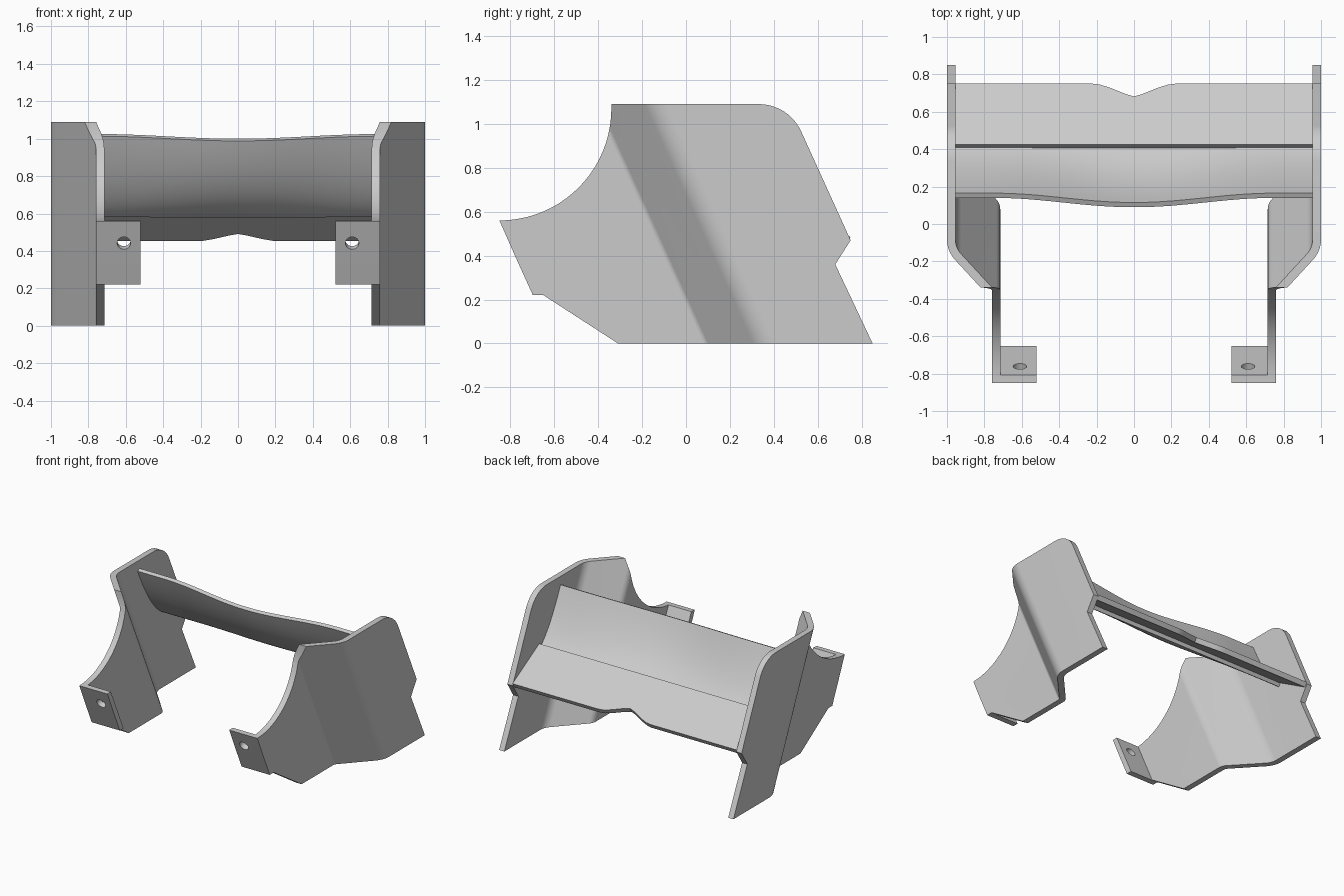
import bpy, bmesh, math
from mathutils import Vector

cube = bpy.data.objects.get("Cube")
if cube:
    bpy.data.objects.remove(cube, do_unlink=True)

RAKE = 0.455          # backward lean of every bend line, y per z
THICK = 0.045

steel = bpy.data.materials.new("plain grey steel")
steel.use_nodes = True
GREY = (0.6, 0.6, 0.6, 1)
steel.diffuse_color = GREY
steel.node_tree.nodes["Principled BSDF"].inputs["Base Color"].default_value = GREY


def new_object(name, bm):
    bmesh.ops.recalc_face_normals(bm, faces=bm.faces)
    mesh = bpy.data.meshes.new(name)
    bm.to_mesh(mesh)
    bm.free()
    mesh.materials.append(steel)
    ob = bpy.data.objects.new(name, mesh)
    bpy.context.collection.objects.link(ob)
    return ob


def prism(name, points, sweep):
    """Closed 3D polygon extruded along a vector."""
    bm = bmesh.new()
    face = bm.faces.new([bm.verts.new(p) for p in points])
    out = bmesh.ops.extrude_face_region(bm, geom=[face])
    verts = [v for v in out["geom"] if isinstance(v, bmesh.types.BMVert)]
    bmesh.ops.translate(bm, verts=verts, vec=sweep)
    return new_object(name, bm)


def fillet(prev, corner, nxt, radius, steps=10):
    """Points of a rounded 2D corner."""
    p, a, b = Vector(corner), Vector(prev), Vector(nxt)
    d1, d2 = (p - a).normalized(), (b - p).normalized()
    t = radius * math.tan(d1.angle(d2) / 2)
    s, e = p - d1 * t, p + d2 * t
    centre = p + (d2 - d1).normalized() * math.hypot(radius, t)
    pts = []
    for i in range(steps + 1):
        r = s.lerp(e, i / steps) - centre
        pts.append(centre + r.normalized() * radius)
    return pts


def thicken(path, width):
    """Mitred outline around an open 2D path."""
    left, right = [], []
    for i, p in enumerate(path):
        d1 = (p - path[max(i - 1, 0)]).normalized()
        d2 = (path[min(i + 1, len(path) - 1)] - p).normalized()
        d1, d2 = (d1 if i else d2), (d2 if i < len(path) - 1 else d1)
        n1, n2 = Vector((-d1.y, d1.x)), Vector((-d2.y, d2.x))
        m = (n1 + n2).normalized()
        off = m * (width / 2 / m.dot(n1))
        left.append(p + off)
        right.append(p - off)
    return left + right[::-1]


def apply(ob, kind, **settings):
    bpy.ops.object.select_all(action="DESELECT")
    bpy.context.view_layer.objects.active = ob
    ob.select_set(True)
    mod = ob.modifiers.new(kind.title(), kind)
    for key, value in settings.items():
        setattr(mod, key, value)
    bpy.ops.object.modifier_apply(modifier=mod.name)


def cut(ob, cutter, operation):
    cutter.hide_render = True
    apply(ob, "BOOLEAN", object=cutter, operation=operation, solver="EXACT")
    bpy.data.objects.remove(cutter, do_unlink=True)


def smooth(ob, degrees=28):
    bpy.ops.object.select_all(action="DESELECT")
    bpy.context.view_layer.objects.active = ob
    ob.select_set(True)
    bpy.ops.object.shade_smooth_by_angle(angle=math.radians(degrees))


# Bent sheet seen along its bend lines: front tab, inner wall, joggle, outer wall
inner, outer = 0.7375, 0.9775
tab, j0, j1, end = -0.575, 0.10, 0.36, 1.3
path = [Vector((0.52, tab)), Vector((inner, tab))]
path += fillet((inner, tab), (inner, j0), (outer, j1), 0.06)
path += fillet((inner, j0), (outer, j1), (outer, end), 0.14)
path.append(Vector((outer, end)))
low, high = -0.2, 1.3
section = [(p.x, p.y - RAKE * low, low) for p in thicken(path, THICK)]
side = prism("side_plates", section, (0, -RAKE * (high - low), high - low))

# Side outline that trims the sheet
arc_r = 0.51
arc = [(-0.85 + arc_r * math.sin(a), 1.07 - arc_r * math.cos(a))
       for a in (math.pi / 2 * i / 20 for i in range(21))]
outline = arc + [(-0.34, 1.09)]
outline += [tuple(p) for p in fillet((-0.34, 1.09), (0.468, 1.09), (0.75, 0.47), 0.21)]
outline += [(0.75, 0.47), (0.68, 0.36), (0.85, 0), (-0.31, 0), (-0.65, 0.22), (-0.70, 0.22)]
trim = prism("trim_cutter", [(0.3, y, z) for y, z in outline], (1, 0, 0))
cut(side, trim, "INTERSECT")

# Bolt hole square to the tab
normal = Vector((0, 1, RAKE)).normalized()
bm = bmesh.new()
bmesh.ops.create_cone(bm, cap_ends=True, segments=32, radius1=0.036, radius2=0.036, depth=0.3)
bmesh.ops.transform(bm, matrix=normal.to_track_quat("Z", "Y").to_matrix().to_4x4(), verts=bm.verts)
bmesh.ops.translate(bm, vec=(0.61, tab - RAKE * 0.45, 0.45), verts=bm.verts)
cut(side, new_object("hole_cutter", bm), "DIFFERENCE")
apply(side, "MIRROR")
smooth(side)

# Curved cross panel with a forward bulge in the middle
HALF = 0.955
start, control, finish = Vector((0.165, 1.025)), Vector((0.318, 0.686)), Vector((0.46, 0.605))
cols, rows = 60, 18
bm = bmesh.new()
grid = []
for i in range(cols + 1):
    x = -HALF + 2 * HALF * i / cols
    bump = 0.5 + 0.5 * math.cos(math.pi * min(abs(x) / 0.75, 1))
    line = []
    for j in range(rows + 1):
        t = j / rows
        p = start * (1 - t) ** 2 + control * 2 * t * (1 - t) + finish * t ** 2
        p += Vector((-0.05, -0.025)) * bump * (1 - t * t)
        line.append(bm.verts.new((x, p.x, p.y)))
    grid.append(line)
for a, b in zip(grid, grid[1:]):
    for j in range(rows):
        bm.faces.new((a[j], b[j], b[j + 1], a[j + 1]))
panel = new_object("curved_panel", bm)
# the sheet grows forward and down from its back face
facing_back = panel.data.polygons[0].normal.y > 0
apply(panel, "SOLIDIFY", thickness=0.028, offset=-1 if facing_back else 1)
smooth(panel)

# Flat lower plate lapped over the panel, with a notch in its rear edge
down = Vector((0, 0.869, -0.495))
top_edge = Vector((0, 0.425, 0.67))
length = 0.374
notch = [(0.22, 0), (0.18, 0.006), (0.13, 0.024), (0.04, 0.065), (0, 0.078)]
rear = [(HALF, 0)] + notch + [(-x, d) for x, d in notch[-2::-1]] + [(-HALF, 0)]
points = [(-HALF, 0), (HALF, 0)] + [(x, length - d) for x, d in rear]
flat = prism("lower_plate", [top_edge + Vector((x, 0, 0)) + down * s for x, s in points],
             Vector((0, -0.495, -0.869)) * 0.038)
smooth(flat)
